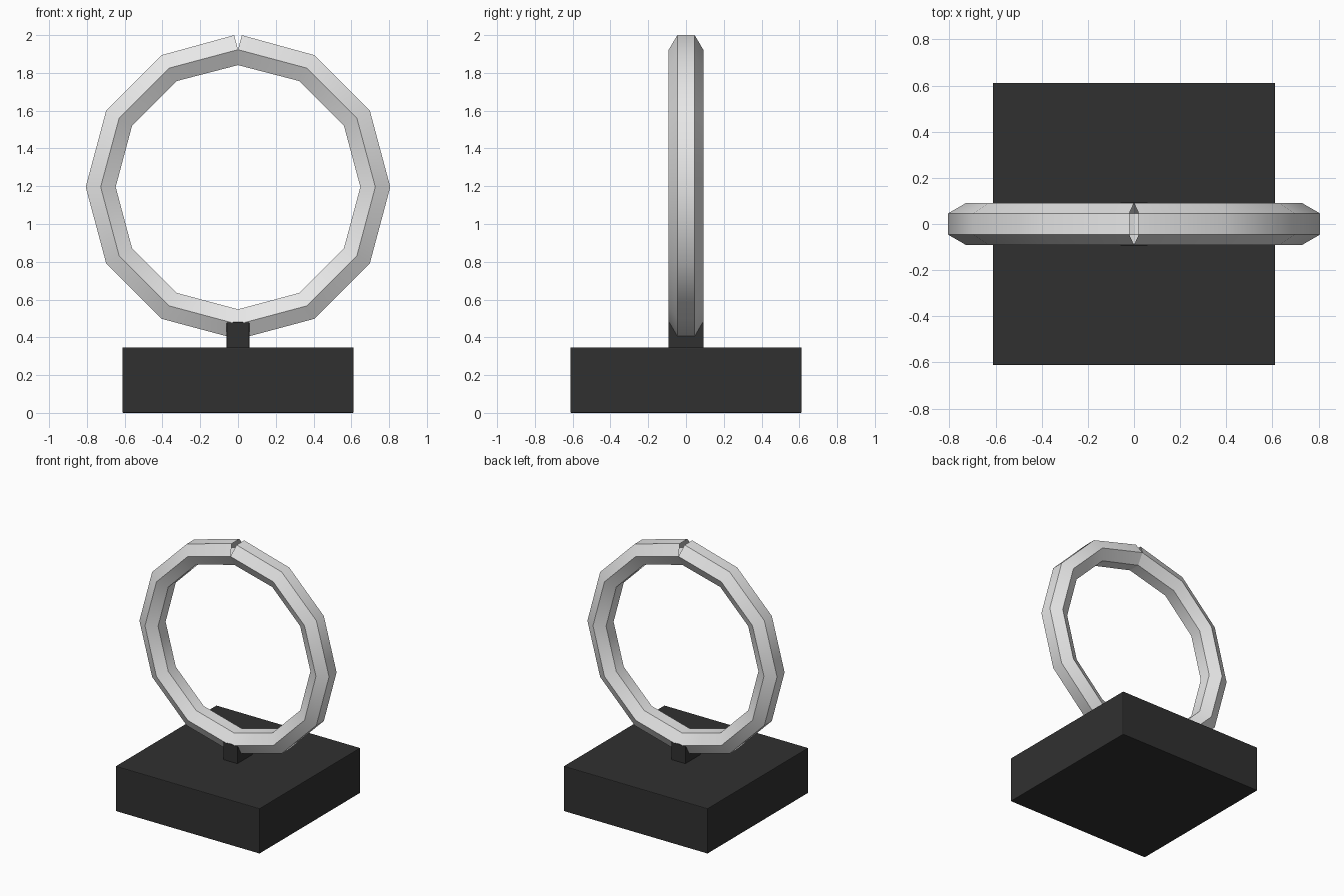
import bpy, bmesh
from math import sin, cos, radians

cube = bpy.data.objects.get("Cube")
if cube:
    bpy.data.objects.remove(cube, do_unlink=True)


def material(name, value):
    m = bpy.data.materials.new(name)
    m.use_nodes = True
    colour = (value, value, value, 1)
    m.diffuse_color = colour
    m.node_tree.nodes["Principled BSDF"].inputs["Base Color"].default_value = colour
    return m


black = material("black", 0.03)
silver = material("silver", 0.8)


def add_object(name, bm, mat):
    mesh = bpy.data.meshes.new(name)
    bm.to_mesh(mesh)
    bm.free()
    mesh.materials.append(mat)
    obj = bpy.data.objects.new(name, mesh)
    bpy.context.collection.objects.link(obj)
    return obj


def box(name, half_x, half_y, bottom, top, edge):
    bm = bmesh.new()
    bmesh.ops.create_cube(bm, size=2)
    for v in bm.verts:
        v.co = (v.co.x * half_x, v.co.y * half_y, top if v.co.z > 0 else bottom)
    obj = add_object(name, bm, black)
    bevel = obj.modifiers.new("soft_edges", 'BEVEL')
    bevel.width = edge
    bevel.segments = 2
    return obj


# Plinth and the post that grips the ring
box("base", 0.612, 0.612, 0, 0.347, 0.005)
box("post", 0.06, 0.093, 0.34, 0.48, 0.004)

# Ring: hexagonal tube swept round twelve straight segments, open at the top
RADIUS, TUBE, CENTRE, SEGMENTS, SIDES = 0.727, 0.0915, 1.196, 12, 6
bm = bmesh.new()
sections = []
for k in range(SEGMENTS + 1):
    angle = radians(90 + 30 * k)
    # End sections stand square to their own segment, which leaves a V notch
    tilt = angle + radians({0: 15, SEGMENTS: -15}.get(k, 0))
    section = []
    for s in range(SIDES):
        turn = radians(60 * s)
        out = TUBE * sin(turn)
        section.append(bm.verts.new((RADIUS * cos(angle) + out * cos(tilt),
                                     TUBE * cos(turn),
                                     CENTRE + RADIUS * sin(angle) + out * sin(tilt))))
    sections.append(section)
for a, b in zip(sections, sections[1:]):
    for s in range(SIDES):
        n = (s + 1) % SIDES
        bm.faces.new((a[s], a[n], b[n], b[s]))
bmesh.ops.recalc_face_normals(bm, faces=bm.faces[:])
ring = add_object("ring", bm, silver)

# Smooth along the ring, crisp along its ridges
bpy.ops.object.select_all(action='DESELECT')
ring.select_set(True)
bpy.context.view_layer.objects.active = ring
bpy.ops.object.shade_smooth_by_angle(angle=radians(35))
